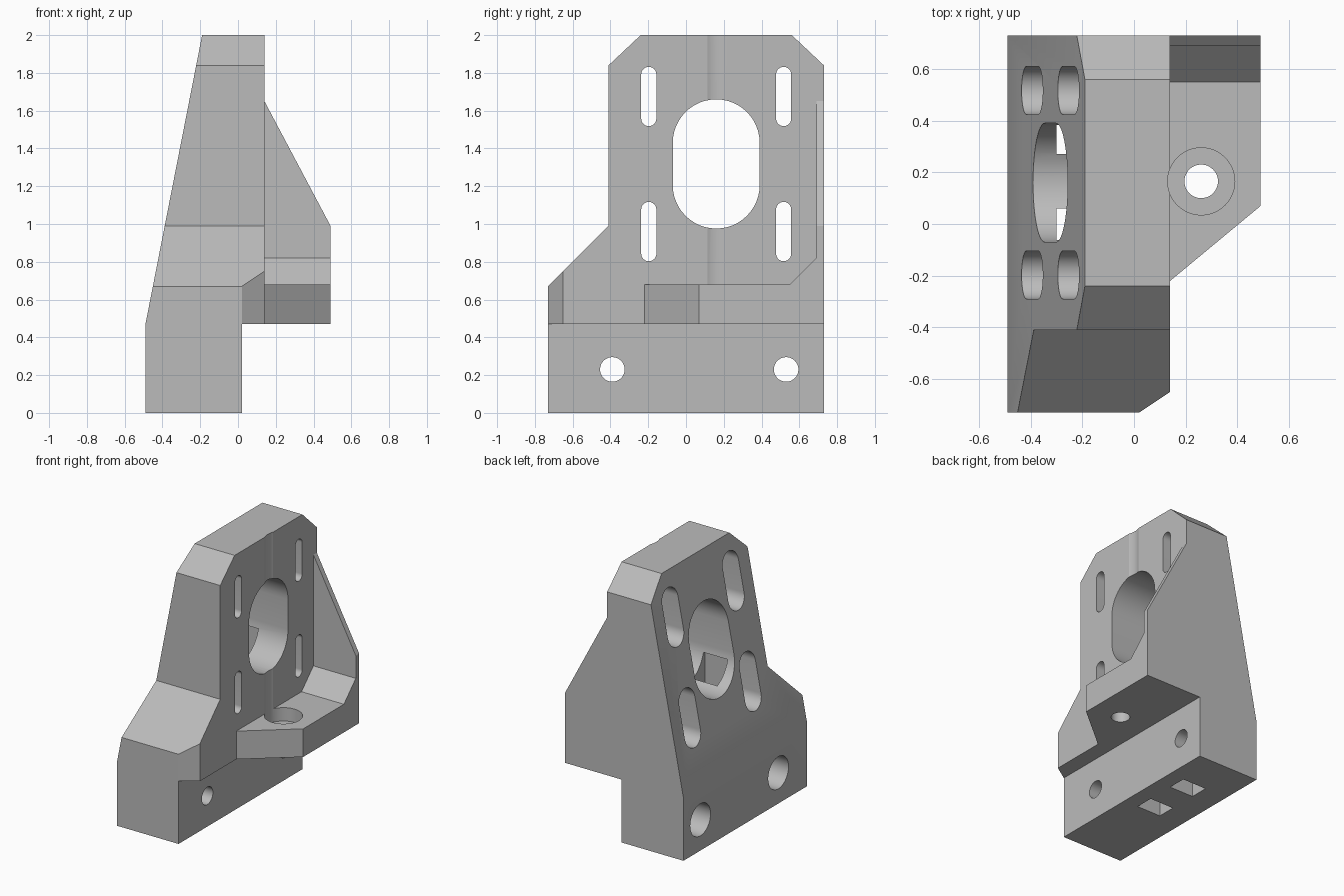
import bpy, bmesh, math

if "Cube" in bpy.data.objects:
    bpy.data.objects.remove(bpy.data.objects["Cube"])

grey = bpy.data.materials.new("plain grey")
grey.use_nodes = True
colour = (0.5, 0.5, 0.5, 1)
grey.diffuse_color = colour
grey.node_tree.nodes["Principled BSDF"].inputs["Base Color"].default_value = colour


def prism(name, points, axis, low, high):
    """Extrude a 2D outline along the given axis."""
    place = {"x": lambda p, t: (t, p[0], p[1]),
             "y": lambda p, t: (p[0], t, p[1]),
             "z": lambda p, t: (p[0], p[1], t)}[axis]
    bm = bmesh.new()
    bottom = [bm.verts.new(place(p, low)) for p in points]
    top = [bm.verts.new(place(p, high)) for p in points]
    bm.faces.new(bottom)
    bm.faces.new(top)
    for i in range(len(points)):
        j = (i + 1) % len(points)
        bm.faces.new((bottom[i], bottom[j], top[j], top[i]))
    bmesh.ops.recalc_face_normals(bm, faces=bm.faces)
    mesh = bpy.data.meshes.new(name)
    bm.to_mesh(mesh)
    bm.free()
    mesh.materials.append(grey)
    obj = bpy.data.objects.new(name, mesh)
    bpy.context.collection.objects.link(obj)
    return obj


def combine(target, tool, operation="DIFFERENCE"):
    """Apply a boolean and remove the tool."""
    mod = target.modifiers.new("boolean", "BOOLEAN")
    mod.operation, mod.solver, mod.object = operation, "EXACT", tool
    bpy.context.view_layer.objects.active = target
    bpy.ops.object.modifier_apply(modifier=mod.name)
    bpy.data.objects.remove(tool)


def box(x0, x1, y0, y1, z0, z1):
    return prism("box_cutter", [(x0, y0), (x1, y0), (x1, y1), (x0, y1)], "z", z0, z1)


def rounded(cx, cy, r, half=0, steps=24):
    """Circle, or an upright slot when half is above zero."""
    pts = []
    for sign, start in ((1, 0), (-1, math.pi)):
        count = steps + 1 if half else steps
        for i in range(count):
            a = start + math.pi * i / steps
            pts.append((cx + r * math.cos(a), cy + sign * half + r * math.sin(a)))
    return pts


def bore(target, outline, axis, low, high):
    combine(target, prism("bore_cutter", outline, axis, low, high))


# Main upright: tapered section limited by the side outline
body = prism("mounting_bracket", [(-.49, 0), (.02, 0), (.02, .47), (.14, .47),
                                  (.14, 2), (-.19, 2), (-.49, .47)], "y", -.8, .8)
outline = [(-.73, 0), (.73, 0), (.73, 1.84), (.56, 2), (-.24, 2),
           (-.41, 1.84), (-.41, .99), (-.73, .67)]
combine(body, prism("side_outline", outline, "x", -1, 1), "INTERSECT")

# Bevelled front corner of the overhang
bore(body, [(-.085, -.8), (.2, -.61), (.3, -.8)], "z", .47, 1.2)

# Shelf with fillet and rear gusset
shelf = prism("shelf", [(-.22, .47), (.73, .47), (.73, 1.8), (.69, 1.8),
                        (.69, .82), (.55, .68), (-.22, .68)], "x", .07, .49)
bore(shelf, [(.14, -.22), (.49, .07), (.6, .161), (.6, -.3), (.14, -.3)], "z", .3, 1)
bore(shelf, [(.034, 1.85), (.14, 1.65), (.49, .99), (.6, .783), (.6, 2)], "y", -1, 1)
combine(body, shelf, "UNION")

# Shelf hole with its tool clearance
bore(body, rounded(.26, .165, .065), "z", .3, 1)
bore(body, rounded(.26, .165, .13), "z", .58, 2.2)

# Large central window
bore(body, rounded(.16, 1.318, .23, .112), "x", -1, 1)

# Counterbored adjustment slots
for y in (-.197, .517):
    for z in (.96, 1.675):
        bore(body, rounded(y, z, .04, .117), "x", -1, 1)
        bore(body, rounded(y, z, .0925, .117), "x", -1, .06)

# Counterbored base holes
for y in (-.39, .53):
    bore(body, rounded(y, .23, .065), "x", -1, 1)
    bore(body, rounded(y, .23, .12), "x", -1, -.12)

# Pockets rising from the underside into the window
for y in (-.01, .34):
    combine(body, box(-.3, -.1, y - .07, y + .07, -.1, 1.15))

bpy.ops.object.select_all(action="DESELECT")
body.select_set(True)
bpy.context.view_layer.objects.active = body
bpy.ops.object.shade_smooth_by_angle(angle=math.radians(25))
